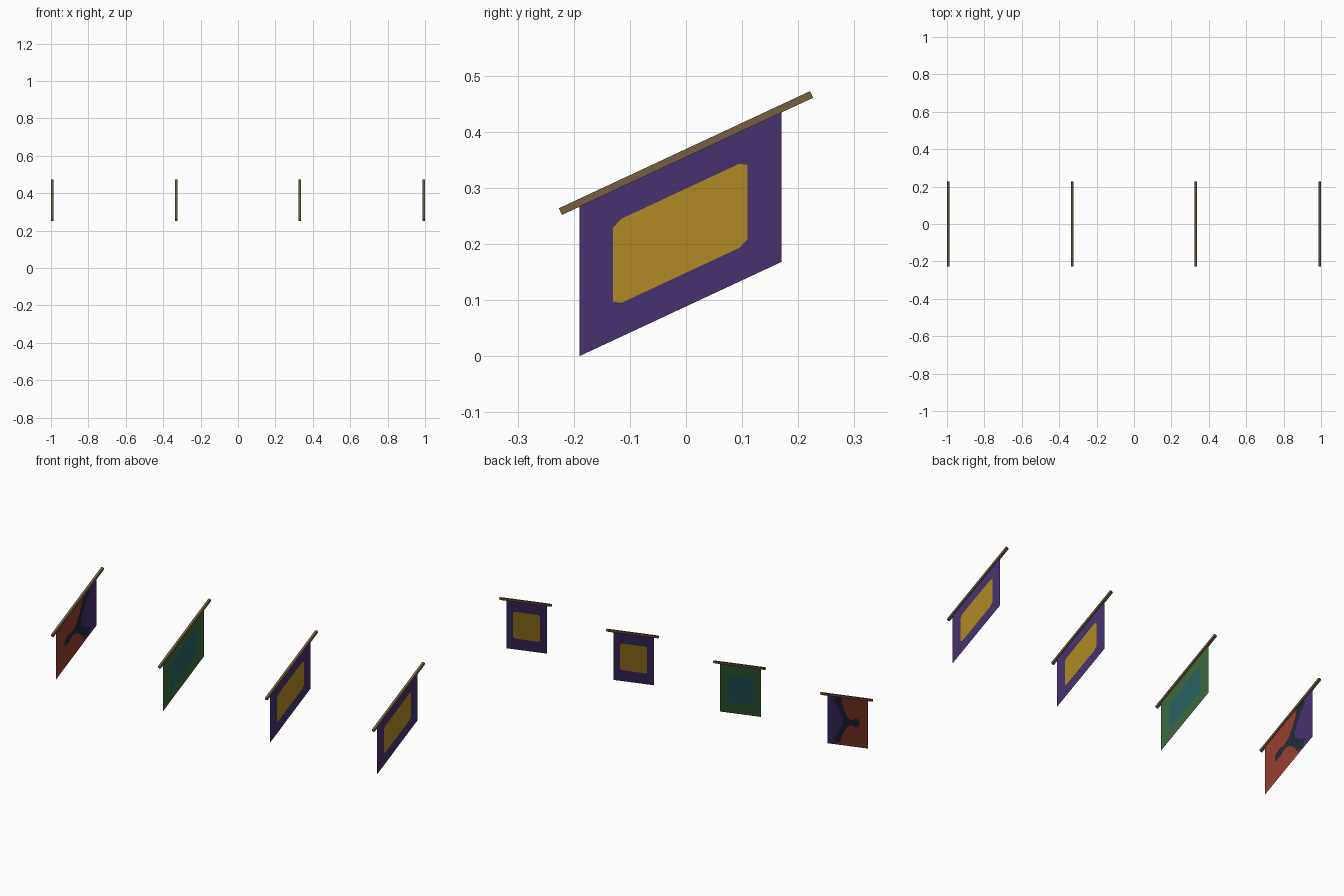
import bpy
import math
from mathutils import Vector
from mathutils.geometry import intersect_point_line

if "Cube" in bpy.data.objects:
    bpy.data.objects.remove(bpy.data.objects["Cube"])

SLOPE = math.tan(math.radians(25))
BACK, FRONT, DROP = 0.17, -0.19, 0.268


def material(name, rgb):
    """Flat material from an sRGB colour in 0-255."""
    lin = [((c / 255 + 0.055) / 1.055) ** 2.4 for c in rgb]
    mat = bpy.data.materials.new(name)
    mat.use_nodes = True
    mat.diffuse_color = (*lin, 1)
    bsdf = mat.node_tree.nodes["Principled BSDF"]
    bsdf.inputs["Base Color"].default_value = (*lin, 1)
    bsdf.inputs["Roughness"].default_value = 0.9
    return mat


wood = material("brown wood", (118, 94, 65))
purple = material("purple cloth", (71, 49, 112))
gold = material("gold cloth", (176, 138, 37))
green = material("green cloth", (61, 106, 59))
teal = material("teal cloth", (39, 100, 98))
red = material("red cloth", (151, 63, 45))
navy = material("dark navy cloth", (35, 43, 57))


def hang(y, v):
    """Point on the slanted cloth, v measured up from its lower edge."""
    return (0, y, SLOPE * (y - FRONT) + v)


def add_mesh(name, x, verts, faces, mats):
    mesh = bpy.data.meshes.new(name)
    mesh.from_pydata(verts, [], faces)
    for mat in mats:
        mesh.materials.append(mat)
    obj = bpy.data.objects.new(name, mesh)
    obj.location.x = x
    bpy.context.collection.objects.link(obj)
    return obj


def pole(name, x):
    bpy.ops.mesh.primitive_cube_add(size=1, location=(x, 0, 0.362))
    obj = bpy.context.object
    obj.name = name
    obj.scale = (0.013, 0.494, 0.013)
    obj.rotation_euler.x = math.radians(25)
    obj.data.materials.append(wood)


def panel_banner(name, x, border, centre):
    """Cloth with a clipped-corner panel set into its face."""
    cy, cv, hy, hv = -0.01, 0.135, 0.12, 0.075
    verts = [hang(y, v) for y, v in
             ((FRONT, 0), (BACK, 0), (BACK, DROP), (FRONT, DROP))]
    for sy, sv in ((-1, -1), (1, -1), (1, 1), (-1, 1)):
        clips = [(hy, hv - 0.009), (hy - 0.015, hv)]
        if sy * sv < 0:
            clips.reverse()
        verts += [hang(cy + sy * a, cv + sv * b) for a, b in clips]
    faces = [tuple(range(4, 12))]
    for i in range(4):
        j = (i + 1) % 4
        faces.append((i, 5 + 2 * i, 4 + 2 * i))
        faces.append((i, j, 4 + 2 * j, 5 + 2 * i))
    obj = add_mesh(name, x, verts, faces, [border, centre])
    obj.data.polygons[0].material_index = 1


# Strokes of the three-armed figure, as fractions of the cloth
HUB = Vector((0.52, 0.5))
TIPS = [Vector(t) for t in ((0.27, 0.5), (0.76, 0.97), (0.76, 0.1))]


def figure_colour(p):
    """0 red field, 1 purple field, 2 dark figure."""
    for tip in TIPS:
        near, t = intersect_point_line(p, HUB, tip)
        t = min(max(t, 0), 1)
        if (p - HUB.lerp(tip, t)).length < 0.06:
            return 2
        if (p - HUB.lerp(tip, 0.9)).length < 0.09:
            return 2
    if (p - HUB).length < 0.1:
        return 2
    edge = HUB.x + 0.51 * abs(p.y - 0.5)
    return 1 if p.x > edge else 0


def figure_banner(name, x, cols=48, rows=36):
    """Two-coloured cloth with a dark three-armed figure."""
    verts = [hang(FRONT + (BACK - FRONT) * i / cols, DROP * j / rows)
             for j in range(rows + 1) for i in range(cols + 1)]
    faces, colours = [], []
    for j in range(rows):
        for i in range(cols):
            a = j * (cols + 1) + i
            faces.append((a, a + 1, a + cols + 2, a + cols + 1))
            mid = Vector(((i + 0.5) / cols, (j + 0.5) / rows))
            colours.append(figure_colour(mid))
    obj = add_mesh(name, x, verts, faces, [red, purple, navy])
    for poly, colour in zip(obj.data.polygons, colours):
        poly.material_index = colour


# Four banners in a row, each under its own slanted pole
places = [-0.9935, -0.331, 0.331, 0.9935]
for number, x in enumerate(places, 1):
    pole(f"banner_pole_{number}", x)

figure_banner("red_figure_banner", places[0])
panel_banner("green_banner", places[1], green, teal)
panel_banner("inner_purple_banner", places[2], purple, gold)
panel_banner("outer_purple_banner", places[3], purple, gold)
